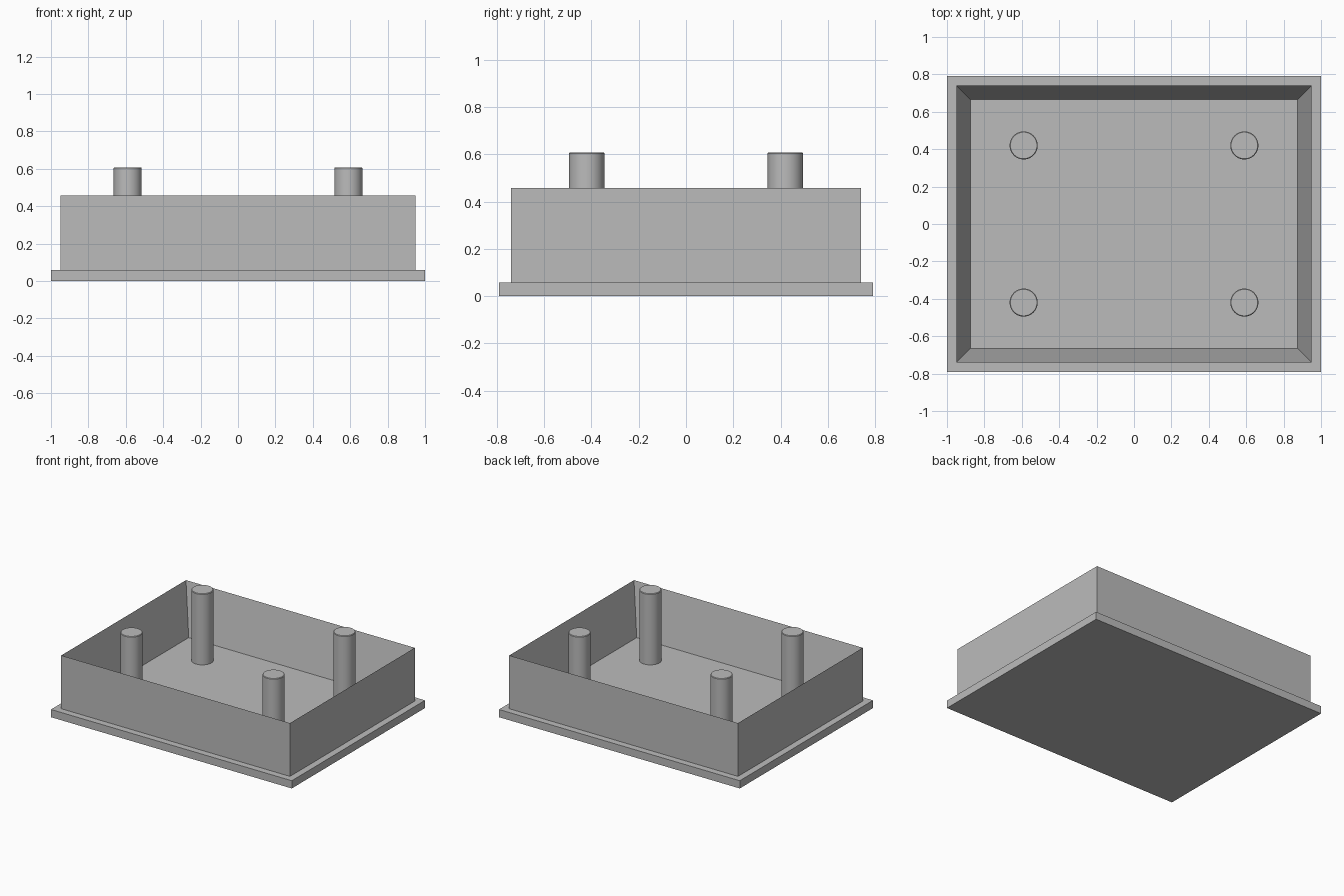
import bpy
import bmesh
from math import radians
from mathutils import Matrix

cube = bpy.data.objects.get("Cube")
if cube:
    bpy.data.objects.remove(cube, do_unlink=True)

GREY = (0.5, 0.5, 0.5, 1)
grey = bpy.data.materials.new("plain grey")
grey.use_nodes = True
grey.diffuse_color = GREY
grey.node_tree.nodes["Principled BSDF"].inputs["Base Color"].default_value = GREY

FLANGE_TOP, FLOOR, RIM, PEG_TOP = 0.058, 0.075, 0.458, 0.608
WALL = 0.075


def add_object(name, bm):
    mesh = bpy.data.meshes.new(name)
    bm.to_mesh(mesh)
    bm.free()
    mesh.materials.append(grey)
    obj = bpy.data.objects.new(name, mesh)
    bpy.context.collection.objects.link(obj)
    return obj


def box(half_x, half_y, bottom, top):
    bm = bmesh.new()
    size = Matrix.Diagonal((2 * half_x, 2 * half_y, top - bottom, 1))
    place = Matrix.Translation((0, 0, (bottom + top) / 2))
    bmesh.ops.create_cube(bm, size=1, matrix=place @ size)
    return bm


def top_face(bm):
    bm.normal_update()
    return max(bm.faces, key=lambda f: f.normal.z)


# Base flange
add_object("base_flange", box(1, 0.79, 0, FLANGE_TOP))

# Open tray: inset the top and sink it to the floor
bm = box(0.95, 0.74, FLANGE_TOP, RIM)
floor = top_face(bm)
bmesh.ops.inset_region(bm, faces=[floor], thickness=WALL, use_even_offset=True)
bmesh.ops.translate(bm, verts=floor.verts, vec=(0, 0, FLOOR - RIM))
add_object("tray_walls", bm)

# Four round posts with slightly softened top edges
for side, x in (("right", -0.59), ("left", 0.59)):
    for end, y in (("front", -0.42), ("back", 0.42)):
        bm = bmesh.new()
        bmesh.ops.create_cone(
            bm, cap_ends=True, segments=48, radius1=0.075, radius2=0.075,
            depth=PEG_TOP - FLOOR,
            matrix=Matrix.Translation((x, y, (PEG_TOP + FLOOR) / 2)))
        bmesh.ops.bevel(bm, geom=list(top_face(bm).edges), offset=0.004,
                        segments=1, affect='EDGES')
        post = add_object(f"{end}_{side}_post", bm)
        bpy.ops.object.select_all(action='DESELECT')
        post.select_set(True)
        bpy.context.view_layer.objects.active = post
        bpy.ops.object.shade_smooth_by_angle(angle=radians(30))
